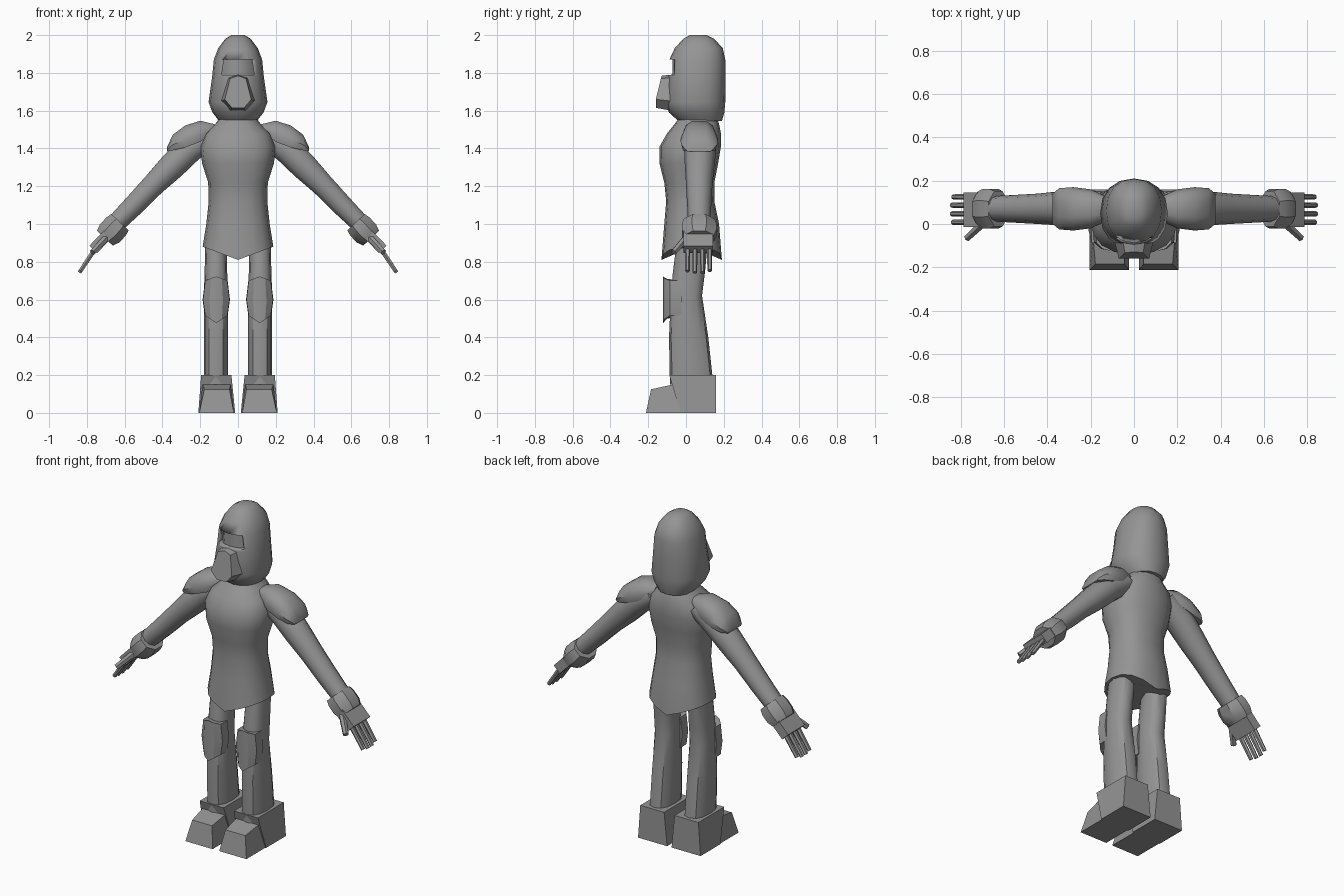
import bpy, bmesh, math
from mathutils import Vector

grey = bpy.data.materials.new("plain_grey")
grey.diffuse_color = (0.3, 0.3, 0.3, 1)


def loft(name, rings, mirror=False, angle=40):
    """Skin a list of equal-length point rings, close both ends, optionally mirror in x."""
    bm = bmesh.new()
    vs = [[bm.verts.new(p) for p in r] for r in rings]
    n = len(vs[0])
    for a, b in zip(vs, vs[1:]):
        for i in range(n):
            j = (i + 1) % n
            bm.faces.new((a[i], a[j], b[j], b[i]))
    bm.faces.new(vs[0][::-1])
    bm.faces.new(vs[-1])
    bmesh.ops.recalc_face_normals(bm, faces=bm.faces)
    me = bpy.data.meshes.new(name)
    bm.to_mesh(me)
    bm.free()
    me.materials.append(grey)
    ob = bpy.data.objects.new(name, me)
    bpy.context.collection.objects.link(ob)
    if mirror:
        ob.modifiers.new("mirror", 'MIRROR')
    bpy.ops.object.select_all(action='DESELECT')
    ob.select_set(True)
    bpy.context.view_layer.objects.active = ob
    bpy.ops.object.shade_smooth_by_angle(angle=math.radians(angle))
    return ob


def oval(z, rx, yf, yb, cx=0, n=16, power=1.0):
    """Horizontal ring; power below 1 makes it squarer."""
    pts = []
    for i in range(n):
        a = 2 * math.pi * i / n
        c, s = math.cos(a), math.sin(a)
        c = math.copysign(abs(c) ** power, c)
        s = math.copysign(abs(s) ** power, s)
        pts.append(Vector((cx + rx * c, (yf + yb) / 2 + (yb - yf) / 2 * s, z)))
    return pts


def tube(name, stations, n=10, turn=0.0, mirror=True, angle=40):
    """Tube through (x, y, z, radius across y, radius in the bend plane)."""
    d = Vector(stations[-1][:3]) - Vector(stations[0][:3])
    d.normalize()
    u = Vector((0, 1, 0))
    u = (u - d * u.dot(d)).normalized()
    v = d.cross(u)
    rings = []
    for x, y, z, ru, rv in stations:
        ring = []
        for i in range(n):
            a = 2 * math.pi * i / n + turn
            ring.append(Vector((x, y, z)) + u * ru * math.cos(a) + v * rv * math.sin(a))
        rings.append(ring)
    return loft(name, rings, mirror, angle)


def quad(z, x0, x1, y0, y1):
    return [(x0, y0, z), (x1, y0, z), (x1, y1, z), (x0, y1, z)]


# Torso, with a pointed lower hem front and back
body = [(0.88, 0.187, -0.13, 0.19), (1.0, 0.168, -0.115, 0.175),
        (1.12, 0.155, -0.105, 0.15), (1.22, 0.158, -0.115, 0.15),
        (1.32, 0.19, -0.14, 0.17), (1.41, 0.2, -0.14, 0.185),
        (1.48, 0.175, -0.1, 0.185), (1.53, 0.12, -0.06, 0.175), (1.57, 0.09, -0.03, 0.16)]
rings = [oval(*b, power=0.85) for b in body]
for p in rings[0]:
    p.z = 0.81 + 0.07 * abs(p.x) / 0.187
loft("torso", rings)

# Helmet
shell = [(1.545, 0.10, -0.04, 0.19), (1.59, 0.135, -0.09, 0.203),
         (1.645, 0.156, -0.11, 0.208), (1.78, 0.137, -0.095, 0.21),
         (1.87, 0.128, -0.088, 0.208), (1.93, 0.105, -0.06, 0.195),
         (1.98, 0.068, -0.015, 0.15), (2.0, 0.035, 0.02, 0.11)]
helmet = loft("helmet", [oval(*s, power=0.88) for s in shell])

# Recessed visor slot
rear = [(-1, -0.025), (-0.6, -0.062), (0, -0.072), (0.6, -0.062), (1, -0.025),
        (1, -0.2), (-1, -0.2)]
slot = loft("visor_cutter", [[(x * w, y, z) for x, y in rear]
                             for z, w in ((1.79, 0.086), (1.872, 0.074))])
slot.hide_render = True
slot.hide_viewport = True
cut = helmet.modifiers.new("visor", 'BOOLEAN')
cut.object = slot
cut.solver = 'EXACT'

# Muzzle of the mask, flat at the front
face = [(0, 1.785), (0.042, 1.77), (0.07, 1.66), (0.032, 1.615), (-0.032, 1.615),
        (-0.07, 1.66), (-0.042, 1.77)]
front = [(x, -0.128 - 0.032 * min(1, (1.785 - z) / 0.1), z) for x, z in face]
back = [(x * 1.55, 0.0, 1.68 + (z - 1.69) * 1.25) for x, z in face]
loft("muzzle", [back, front], angle=25)

# Arms
tube("arm", [(0.14, 0.08, 1.47, 0.07, 0.065), (0.26, 0.075, 1.395, 0.085, 0.078),
             (0.35, 0.072, 1.305, 0.078, 0.075), (0.445, 0.07, 1.21, 0.07, 0.064),
             (0.55, 0.07, 1.10, 0.064, 0.059), (0.66, 0.07, 0.99, 0.058, 0.052)])

# Wrist cuffs
tube("cuff", [(0.625, 0.07, 1.01, 0.088, 0.068), (0.645, 0.07, 0.987, 0.098, 0.076),
              (0.68, 0.07, 0.95, 0.098, 0.076), (0.705, 0.07, 0.925, 0.085, 0.062)],
     n=8, turn=math.pi / 8, angle=35)

# Palms, thumbs and fingers
tube("palm", [(0.675, 0.065, 0.96, 0.112, 0.04), (0.767, 0.065, 0.865, 0.112, 0.04)],
     n=4, turn=math.pi / 4)
tube("thumb", [(0.70, 0.0, 0.925, 0.02, 0.02), (0.77, -0.065, 0.85, 0.017, 0.017)], n=6)
for i, (y, reach) in enumerate(((0.008, 0.95), (0.047, 1.0), (0.087, 1.0), (0.125, 0.93))):
    tube("finger_%d" % (i + 1),
         [(0.745, y, 0.885, 0.014, 0.014),
          (0.745 + 0.095 * reach, y, 0.885 - 0.142 * reach, 0.012, 0.012)], n=6)

# Shoulder pads: arched shells running outward along each shoulder
pad = []
for x, low, high, w in ((0.125, 1.49, 1.53, 0.055), (0.2, 1.435, 1.55, 0.09),
                        (0.28, 1.405, 1.525, 0.1), (0.345, 1.39, 1.475, 0.095),
                        (0.375, 1.385, 1.41, 0.07)):
    h = high - low
    pad.append([(x, 0.07 + w * k, low + h * t) for k, t in
                ((-0.9, 0), (-1, 0.35), (-0.8, 0.75), (-0.4, 0.97), (0.4, 0.97),
                 (0.8, 0.75), (1, 0.35), (0.9, 0))])
loft("shoulder_pad", pad, mirror=True)

# Legs
shin = [(0.15, 0.064, -0.085, 0.145), (0.4, 0.064, -0.09, 0.118),
        (0.62, 0.064, -0.08, 0.085), (0.74, 0.06, -0.07, 0.1), (0.9, 0.056, -0.05, 0.115)]
loft("leg", [oval(*s, cx=0.117, n=12, power=0.8) for s in shin], mirror=True)

# Knee guards, peaked above and below
guard = []
for x, y, low, high in ((0.048, -0.025, 0.515, 0.70), (0.05, -0.085, 0.515, 0.70),
                        (0.082, -0.115, 0.495, 0.712), (0.115, -0.122, 0.475, 0.722),
                        (0.148, -0.115, 0.495, 0.712), (0.18, -0.085, 0.515, 0.70),
                        (0.182, -0.025, 0.515, 0.70)):
    guard.append((x, y, low, high))
rings = []
for t, grow in ((0, 0.9), (0.45, 1.08), (1, 0.9)):
    rings.append([(0.115 + (x - 0.115) * grow, y, low + (high - low) * t)
                  for x, y, low, high in guard])
loft("knee_guard", rings, mirror=True, angle=30)

# Boots: heel block and sloped toe
loft("boot_heel", [quad(0, 0.015, 0.21, -0.03, 0.16), quad(0.2, 0.035, 0.195, -0.088, 0.16)],
     mirror=True, angle=20)
toe_top = [(0.045, -0.185, 0.125), (0.178, -0.185, 0.125),
           (0.188, -0.07, 0.15), (0.038, -0.07, 0.15)]
loft("boot_toe", [quad(0, 0.022, 0.205, -0.212, -0.028), toe_top], mirror=True, angle=20)
